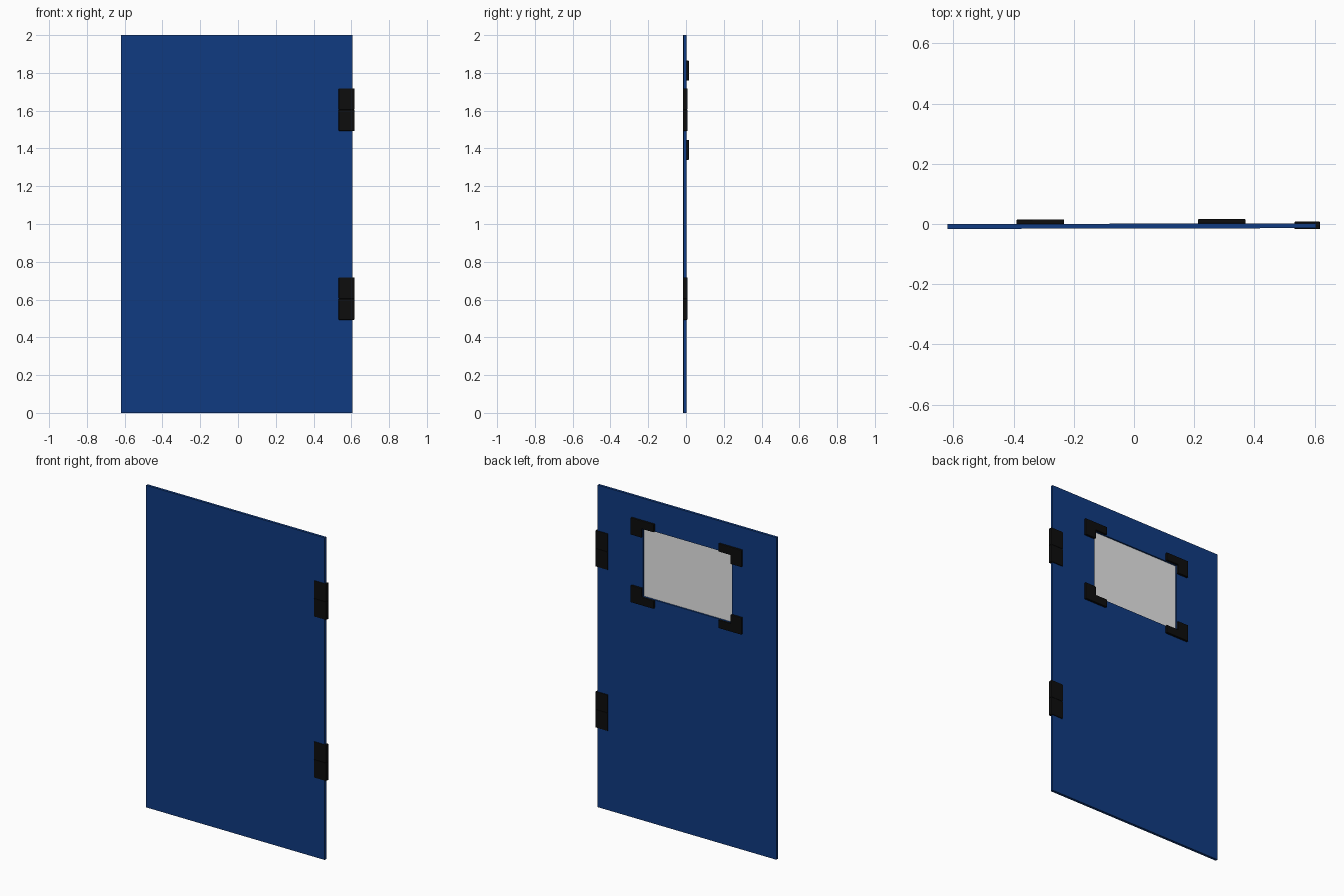
import bpy, bmesh, math
from mathutils import Matrix

if "Cube" in bpy.data.objects:
    bpy.data.objects.remove(bpy.data.objects["Cube"])

def material(name, col):
    m = bpy.data.materials.new(name)
    m.diffuse_color = (*col, 1)
    m.use_nodes = True
    m.node_tree.nodes["Principled BSDF"].inputs["Base Color"].default_value = m.diffuse_color
    return m

BLUE = material("dark_blue", (0.005, 0.043, 0.22))
BLACK = material("black", (0.004, 0.004, 0.004))
GREY = material("light_grey", (0.8, 0.8, 0.8))
TILT = Matrix.Rotation(math.radians(0.12), 4, 'Z')

def finish(name, bm, mats):
    bmesh.ops.recalc_face_normals(bm, faces=bm.faces)
    me = bpy.data.meshes.new(name)
    bm.to_mesh(me)
    bm.free()
    for m in mats:
        me.materials.append(m)
    ob = bpy.data.objects.new(name, me)
    bpy.context.collection.objects.link(ob)
    return ob

def box(bm, x0, x1, y0, y1, z0, z1):
    m = Matrix.Translation(((x0 + x1) / 2, (y0 + y1) / 2, (z0 + z1) / 2)) \
        @ Matrix.Diagonal((x1 - x0, y1 - y0, z1 - z0, 1))
    bmesh.ops.create_cube(bm, size=1, matrix=m)

def bevel(ob, width):
    b = ob.modifiers.new("bevel", 'BEVEL')
    b.width, b.segments = width, 2

# Door panel with a recessed grey window on the back
WX, WZ = (-0.315, 0.295), (1.39, 1.815)
bm = bmesh.new()
box(bm, -0.62, 0.605, -0.015, 0.001, 0, 2)
for axis, cuts in ((0, WX), (2, WZ)):
    for c in cuts:
        co, no = [0, 0, 0], [0, 0, 0]
        co[axis], no[axis] = c, 1
        bmesh.ops.bisect_plane(bm, geom=bm.verts[:] + bm.edges[:] + bm.faces[:],
                               plane_co=co, plane_no=no)
bm.normal_update()
win = next(f for f in bm.faces if f.normal.y > 0.9
           and abs(f.calc_center_median().x - sum(WX) / 2) < 0.01
           and abs(f.calc_center_median().z - sum(WZ) / 2) < 0.01)
bmesh.ops.inset_region(bm, faces=[win], thickness=0, depth=0)
for v in win.verts:
    v.co.y -= 0.009
win.material_index = 1
finish("door_panel", bm, [BLUE, GREY]).matrix_world = TILT

# L-shaped clips around the window corners
CX, CZ = sum(WX) / 2, sum(WZ) / 2
HX, HZ = (WX[1] - WX[0]) / 2, (WZ[1] - WZ[0]) / 2
OX, OZ = 0.076, 0.05
for sx in (-1, 1):
    for sz in (-1, 1):
        bm = bmesh.new()
        pts = [(HX, HZ), (HX, HZ - 0.055), (HX + OX, HZ - 0.055),
               (HX + OX, HZ + OZ), (HX - 0.083, HZ + OZ), (HX - 0.083, HZ)]
        f = bm.faces.new([bm.verts.new((CX + sx * x, 0, CZ + sz * z)) for x, z in pts])
        ext = bmesh.ops.extrude_face_region(bm, geom=[f])
        for v in ext["geom"]:
            if isinstance(v, bmesh.types.BMVert):
                v.co.y = 0.016
        ob = finish("window_corner_clip", bm, [BLACK])
        ob.matrix_world = TILT
        bevel(ob, 0.004)

# Two-part hinges on the right edge
for z in (0.605, 1.605):
    for name, z0, z1 in (("hinge_lower", z - 0.112, z), ("hinge_upper", z, z + 0.112)):
        bm = bmesh.new()
        box(bm, 0.533, 0.618, -0.017, 0.008, z0, z1)
        bevel(finish(name, bm, [BLACK]), 0.003)
